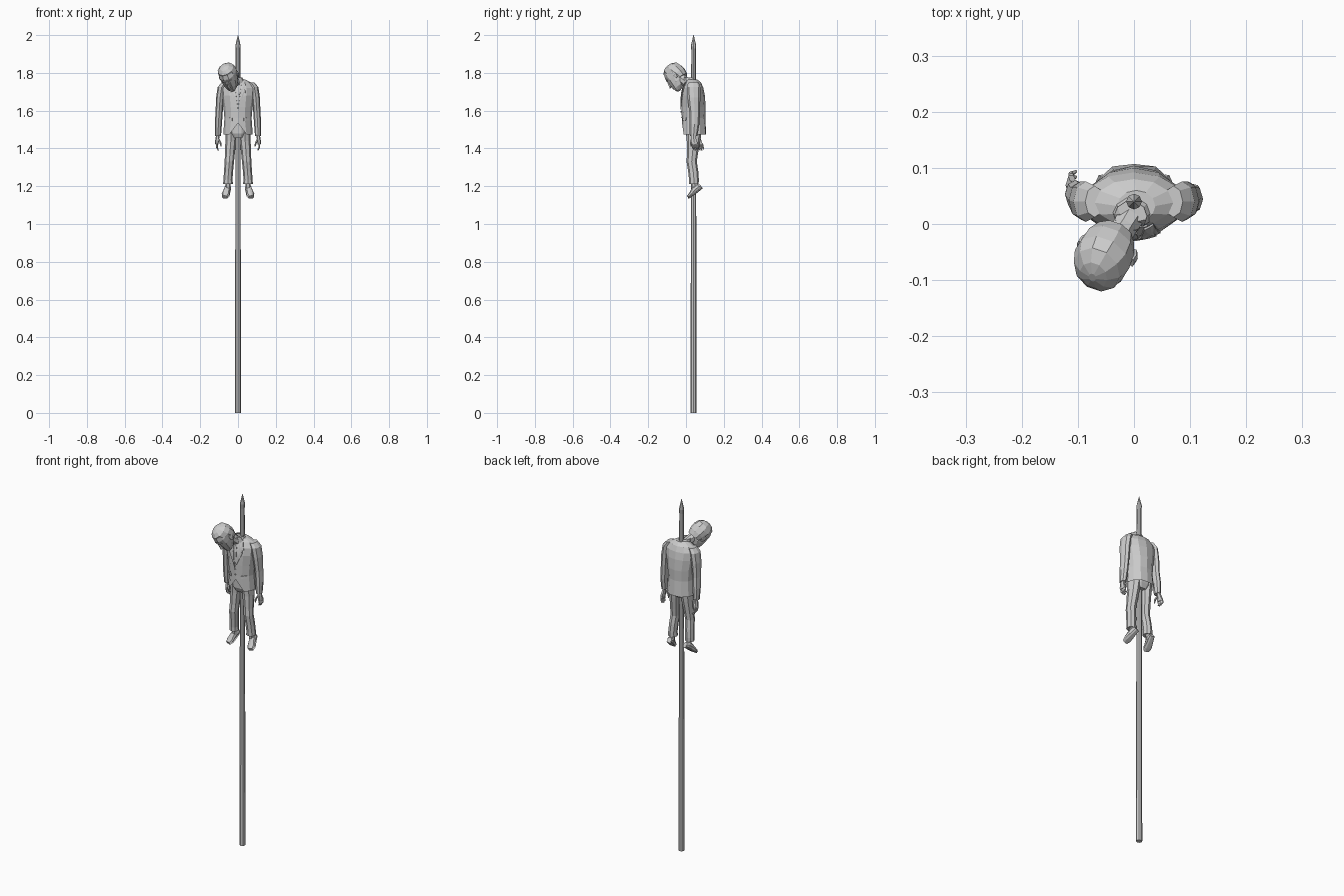
import bpy, bmesh, math
from mathutils import Vector, Matrix
from mathutils.bvhtree import BVHTree


def finish(name, bm):
    bmesh.ops.recalc_face_normals(bm, faces=bm.faces)
    me = bpy.data.meshes.new(name)
    bm.to_mesh(me)
    bm.free()
    ob = bpy.data.objects.new(name, me)
    bpy.context.collection.objects.link(ob)
    return ob


def loft(name, rings, n=8, caps=(True, True), matrix=None, edit=None):
    """Skin rings given as (cx, cy, z, rx, ry)."""
    bm = bmesh.new()
    loops = []
    for cx, cy, z, rx, ry in rings:
        loops.append([bm.verts.new((cx + rx * math.cos(2 * math.pi * i / n),
                                    cy + ry * math.sin(2 * math.pi * i / n), z)) for i in range(n)])
    for a, b in zip(loops, loops[1:]):
        for i in range(n):
            j = (i + 1) % n
            bm.faces.new((a[i], a[j], b[j], b[i]))
    if caps[0]:
        bm.faces.new(loops[0])
    if caps[1]:
        bm.faces.new(loops[-1])
    if edit:
        edit(loops)
    if matrix:
        bm.transform(matrix)
    return finish(name, bm)


def frame(origin, up, front):
    """Local z follows up, local -y follows front."""
    z = Vector(up).normalized()
    y = -Vector(front)
    y = (y - y.dot(z) * z).normalized()
    x = y.cross(z)
    m = Matrix((x, y, z)).transposed().to_4x4()
    m.translation = origin
    return m


# Pointed pole through the figure
loft("pole", [(0, .04, 0, .016, .016), (0, .04, 1.2, .014, .014), (0, .04, 1.92, .012, .012),
              (0, .04, 1.945, .014, .014), (0, .04, 2.0, .001, .001)], 8)


# Jacket with an open notch at the front hem
def notch(loops):
    loops[0][9].co.z += .06
    for k in (8, 10):
        loops[0][k].co.x *= 1.15
    for k in (2, 4):
        loops[0][k].co.y += .004


jacket = loft("jacket", [(0, .043, 1.475, .078, .064), (0, .04, 1.56, .072, .062),
                         (0, .04, 1.62, .077, .064), (0, .038, 1.68, .088, .062),
                         (0, .038, 1.72, .092, .054), (0, .038, 1.748, .07, .042),
                         (.004, .032, 1.765, .034, .028)], 12, (False, True), edit=notch)

tmp = bmesh.new()
tmp.from_mesh(jacket.data)
tree = BVHTree.FromBMesh(tmp)


def plate(name, pts, lift, side=1, back=False):
    """Thin cloth piece laid onto the jacket from an x/z outline."""
    bm = bmesh.new()
    bm.faces.new([bm.verts.new((side * x, 0, z)) for x, z in pts])
    bmesh.ops.triangulate(bm, faces=bm.faces[:])
    bmesh.ops.subdivide_edges(bm, edges=bm.edges[:], cuts=2, use_grid_fill=True)
    d = -1 if back else 1
    for v in bm.verts:
        hit = tree.ray_cast(Vector((v.co.x, -d, v.co.z)), Vector((0, d, 0)))[0]
        v.co.y = (hit.y if hit else .02) - d * lift
    ob = finish(name, bm)
    mod = ob.modifiers.new("thickness", "SOLIDIFY")
    mod.thickness = .004
    mod.offset = 0
    return ob


# Shirt, tie, lapels, pockets, buttons
plate("shirt_front", [(0, 1.625), (.024, 1.745), (-.024, 1.745)], .001)
plate("tie", [(0, 1.63), (.008, 1.65), (.005, 1.725), (-.005, 1.725), (-.008, 1.65)], .003)
for s, side in ((1, "left"), (-1, "right")):
    plate(side + "_lapel", [(0, 1.605), (.04, 1.69), (.034, 1.703), (.047, 1.712),
                            (.034, 1.752), (.018, 1.74)], .005, s)
    plate(side + "_pocket_flap", [(.03, 1.545), (.058, 1.55), (.058, 1.565), (.03, 1.56)], .003, s)
for k, z in enumerate((1.595, 1.565)):
    plate("button_%d" % k, [(.004 * math.cos(a), z + .004 * math.sin(a))
                            for a in (0, 1.05, 2.1, 3.14, 4.19, 5.24)], .003)

# Collar and bent neck
loft("collar", [(0, .026, 1.745, .04, .034), (-.006, .014, 1.775, .029, .027)], 10, (False, False))
neck_dir = Vector((-.04, -.065, .05))
loft("neck", [(0, 0, 0, .027, .027), (0, 0, .04, .024, .025), (0, 0, .08, .026, .027)], 8,
     matrix=frame((0, .022, 1.735), neck_dir, (0, -1, -1)))

# Drooping head: chin to crown, with nose, ears, brow and hair
H = frame((-.05, -.055, 1.785), (-.35, -.6, .7), (-.1, -.73, -.68))
loft("head", [(0, -.034, -.074, .014, .012), (0, -.024, -.062, .029, .03), (0, -.014, -.04, .039, .042),
              (0, -.004, -.01, .046, .052), (0, 0, .02, .049, .055), (0, .002, .045, .041, .046),
              (0, .002, .06, .024, .028), (0, .002, .065, .006, .008)], 10, matrix=H)
loft("nose", [(0, -.058, -.03, .009, .011), (0, -.056, -.022, .008, .009), (0, -.052, .004, .004, .005)],
     6, matrix=H)
loft("brow", [(0, -.047, .002, .028, .009), (0, -.047, .01, .028, .01)], 8, matrix=H)
loft("mouth", [(0, -.051, -.049, .013, .006), (0, -.052, -.044, .014, .006)], 6, matrix=H)
loft("hair", [(0, .019, -.035, .038, .033), (0, .015, -.008, .049, .045), (0, .008, .022, .052, .052),
              (0, .003, .047, .044, .05), (0, .002, .063, .026, .03), (0, .002, .069, .007, .009)],
     10, matrix=H)
for s, side in ((1, "left"), (-1, "right")):
    loft(side + "_ear", [(s * .045, .004, -.028, .004, .006), (s * .05, .004, -.012, .006, .011),
                         (s * .051, .006, .004, .004, .01)], 6, matrix=H)

# Hanging arms and hands; back shifts each hand along y
for s, side, back in ((1, "left", 0), (-1, "right", .025)):
    loft(side + "_sleeve", [(s * .07, .04, 1.748, .017, .028), (s * .086, .04, 1.725, .022, .036),
                            (s * .095, .042, 1.67, .021, .034), (s * .1, .046, 1.59, .019, .028),
                            (s * .104, .045 + back * .3, 1.53, .019, .026),
                            (s * .106, .04 + back * .7, 1.465, .016, .02)], 8)
    y = .04 + back
    loft(side + "_hand", [(s * .106, y, 1.475, .009, .012), (s * .109, y, 1.455, .01, .014),
                          (s * .112, y + .004, 1.432, .01, .019), (s * .112, y + .006, 1.42, .008, .019)], 6)
    for k in range(4):
        fy = y - .008 + k * .0095
        tip = 1.388 + (.006 if k in (0, 3) else 0)
        loft("%s_finger_%d" % (side, k), [(s * .112, fy, 1.425, .006, .005), (s * .112, fy + .004, 1.405, .005, .005),
                                          (s * .104, fy + .008, tip, .003, .003)], 5)
    loft(side + "_thumb", [(s * .104, y - .008, 1.45, .006, .006), (s * .094, y - .014, 1.43, .006, .006),
                           (s * .09, y - .012, 1.41, .003, .003)], 5)

# Trousers
loft("trouser_seat", [(0, .04, 1.455, .042, .034), (0, .04, 1.48, .064, .046), (0, .04, 1.57, .064, .05)], 10)
for s, side in ((1, "left"), (-1, "right")):
    loft(side + "_trouser_leg", [(s * .035, .042, 1.51, .031, .044), (s * .038, .04, 1.44, .029, .036),
                                 (s * .043, .034, 1.37, .026, .029), (s * .046, .03, 1.33, .025, .027),
                                 (s * .05, .038, 1.28, .024, .027), (s * .053, .042, 1.235, .024, .026),
                                 (s * .053, .042, 1.212, .026, .025)], 8)

    # Shoes with toes hanging down and forward
    loft(side + "_ankle", [(s * .053, .045, 1.23, .014, .016), (s * .053, .052, 1.18, .015, .018)], 6)
    S = frame((s * .053, .066, 1.192), (s * .02, -.066, -.05), (0, -.5, .8))
    loft(side + "_shoe", [(0, 0, -.014, .012, .012), (0, -.004, 0, .018, .018), (0, -.003, .03, .018, .017),
                          (0, .003, .055, .021, .012), (0, .005, .074, .015, .008)], 8, matrix=S)
    loft(side + "_sole", [(0, .012, -.014, .014, .005), (0, .013, .02, .017, .005),
                          (0, .013, .055, .021, .005), (0, .012, .076, .014, .004)], 6, matrix=S)
tmp.free()
